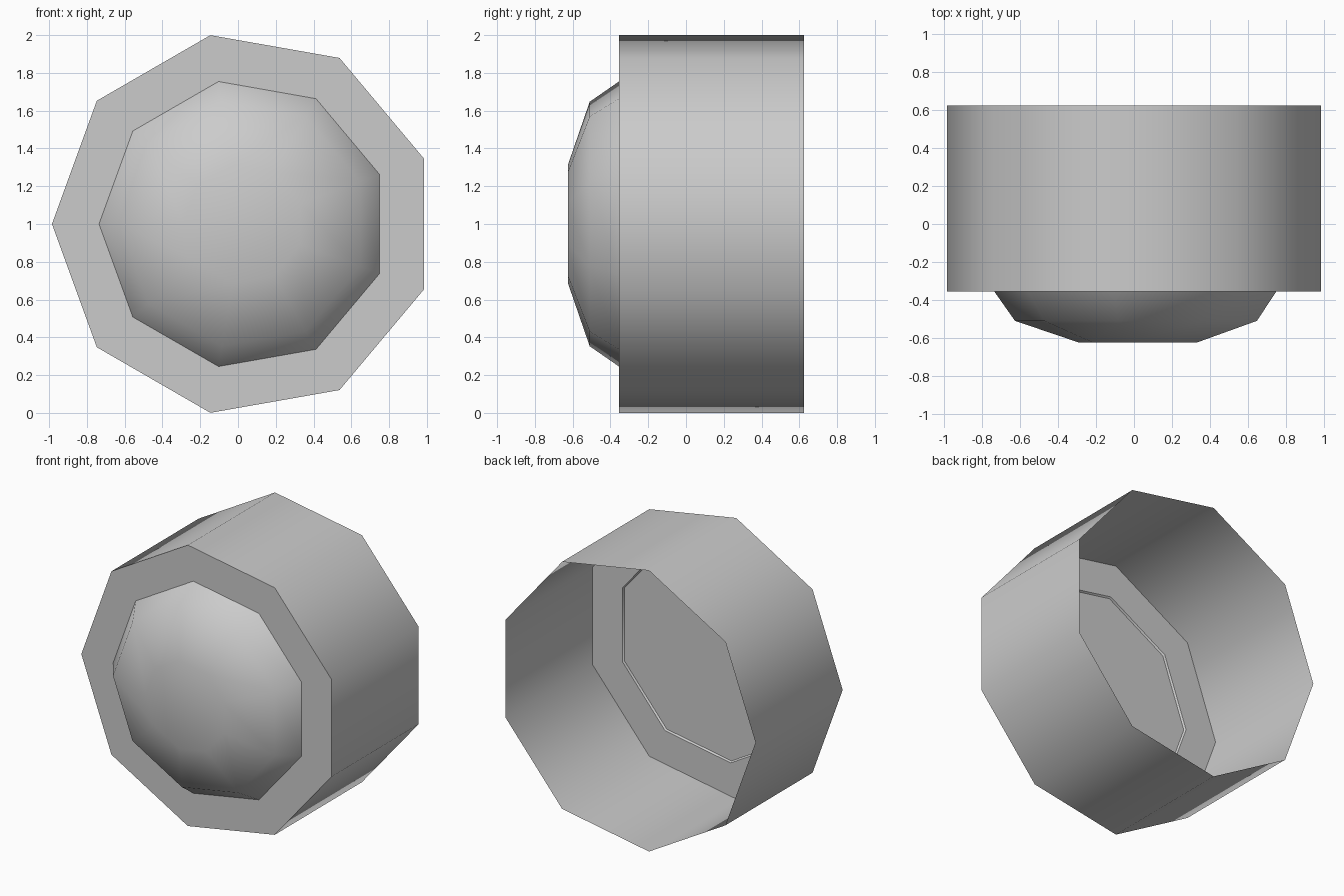
import bpy, bmesh
from math import cos, sin, pi, radians

cube = bpy.data.objects.get("Cube")
if cube:
    bpy.data.objects.remove(cube)

SIDES = 9
CENTRE_X, CENTRE_Z = 0.03, 1.0

grey = bpy.data.materials.new("plain grey")
grey.use_nodes = True
colour = (0.6, 0.6, 0.6, 1)
grey.diffuse_color = colour
grey.node_tree.nodes["Principled BSDF"].inputs["Base Color"].default_value = colour


def lathe(name, profile, cap=False):
    """Sweep (radius, y) points around the front-back axis, optionally closing the last ring."""
    bm = bmesh.new()
    rings = []
    for r, y in profile:
        angles = [pi + 2 * pi * i / SIDES for i in range(SIDES)]
        rings.append([bm.verts.new((CENTRE_X + r * cos(a), y, CENTRE_Z + r * sin(a)))
                      for a in angles])
    for a, b in zip(rings, rings[1:]):
        for i in range(SIDES):
            j = (i + 1) % SIDES
            bm.faces.new((a[i], a[j], b[j], b[i]))
    if cap:
        bm.faces.new(rings[-1])
    mesh = bpy.data.meshes.new(name)
    bm.to_mesh(mesh)
    bm.free()
    mesh.materials.append(grey)
    obj = bpy.data.objects.new(name, mesh)
    bpy.context.collection.objects.link(obj)
    bpy.ops.object.select_all(action='DESELECT')
    obj.select_set(True)
    bpy.context.view_layer.objects.active = obj
    bpy.ops.object.shade_smooth_by_angle(angle=radians(60))
    return obj


RIM, FRONT, BACK = 1.015, -0.355, 0.625
HOLE = 0.766

# Open-backed tube with a flat ring across its front
lathe("housing", [(RIM, BACK), (RIM, FRONT), (HOLE, FRONT)])

# Bulging front lens
lathe("dome", [(HOLE, FRONT), (0.657, -0.51), (0.318, -0.625)], cap=True)

# Flat panel closing the lens, set just inside the ring
lathe("back_panel", [(0.757, FRONT - 0.012)], cap=True)
